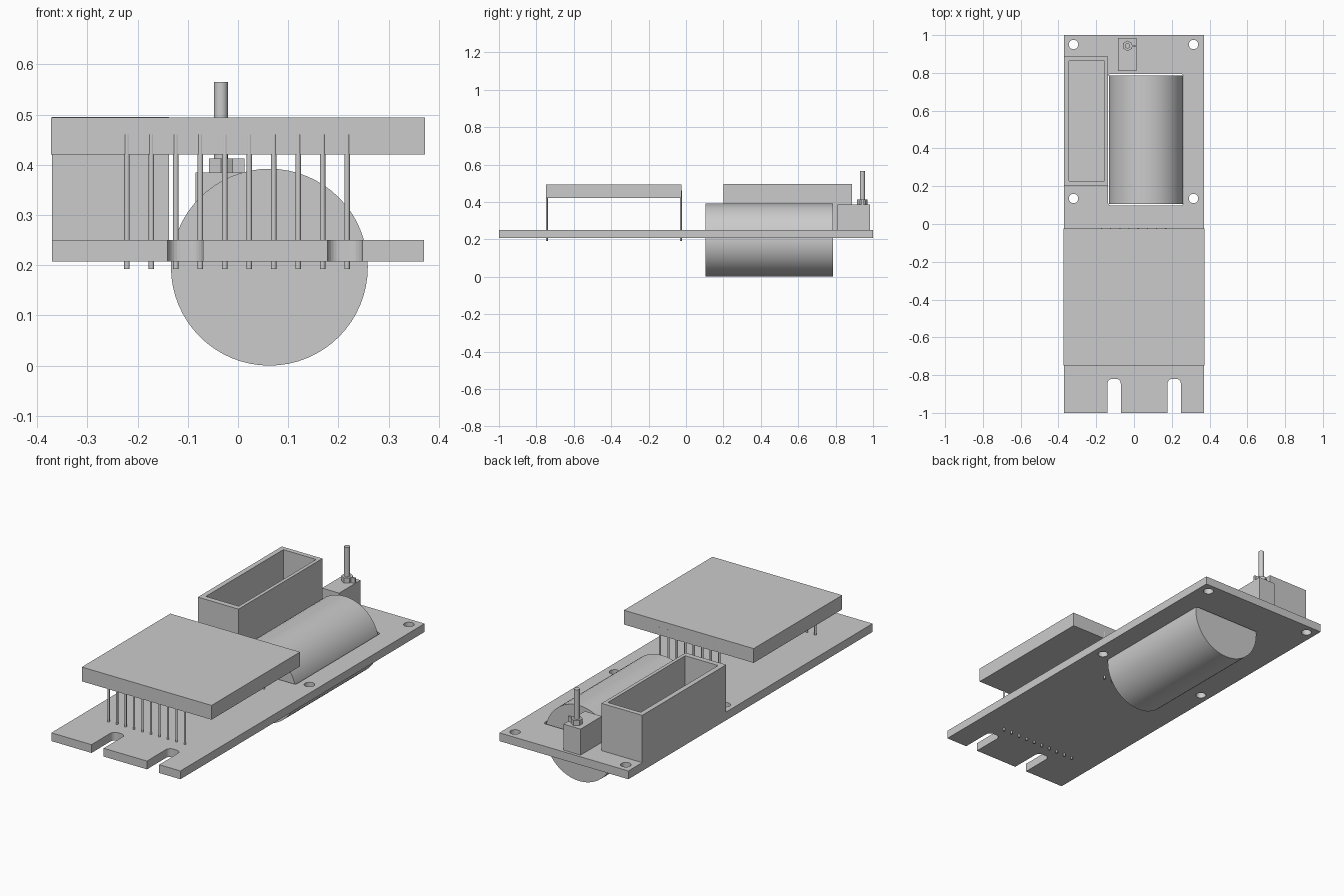
import bpy, math
from mathutils import Matrix

cube = bpy.data.objects.get("Cube")
if cube:
    bpy.data.objects.remove(cube, do_unlink=True)

GREY = (0.6, 0.6, 0.6, 1)
mat = bpy.data.materials.new("plain_grey")
mat.use_nodes = True
mat.diffuse_color = GREY
mat.node_tree.nodes["Principled BSDF"].inputs["Base Color"].default_value = GREY


def finish(name):
    ob = bpy.context.object
    ob.name = name
    ob.data.materials.append(mat)
    return ob


def box(name, x0, x1, y0, y1, z0, z1):
    bpy.ops.mesh.primitive_cube_add(size=1)
    ob = finish(name)
    ob.data.transform(Matrix.Translation(((x0 + x1) / 2, (y0 + y1) / 2, (z0 + z1) / 2))
                      @ Matrix.Diagonal((x1 - x0, y1 - y0, z1 - z0, 1)))
    return ob


def rod(name, x, y, z0, z1, r, sides=24, smooth=True):
    bpy.ops.mesh.primitive_cylinder_add(vertices=sides, radius=r, depth=z1 - z0,
                                        location=(x, y, (z0 + z1) / 2))
    ob = finish(name)
    if smooth:
        bpy.ops.object.shade_smooth_by_angle(angle=math.radians(50))
    return ob


def round_corners(ob, r):
    # round the four vertical edges of a box
    bev = ob.modifiers.new("round", 'BEVEL')
    bev.width, bev.segments, bev.limit_method = r, 6, 'WEIGHT'
    weights = ob.data.attributes.new("bevel_weight_edge", 'FLOAT', 'EDGE')
    for e in ob.data.edges:
        a, b = (ob.data.vertices[i].co for i in e.vertices)
        weights.data[e.index].value = float(abs(a.z - b.z) > 0.01)


def cut(target, cutter):
    mod = target.modifiers.new("cut", 'BOOLEAN')
    mod.operation, mod.solver, mod.object = 'DIFFERENCE', 'EXACT', cutter
    cutter.hide_render = True
    cutter.hide_set(True)


BOARD_LOW, BOARD_TOP = 0.207, 0.25

# circuit board with battery window, end slots and screw holes
board = box("circuit_board", -0.37, 0.37, -1, 1, BOARD_LOW, BOARD_TOP)
window = box("window_cutter", -0.137, 0.262, 0.098, 0.795, 0.1, 0.4)
round_corners(window, 0.015)
cut(board, window)
for x in (-0.105, 0.213):
    slot = box("slot_cutter", x - 0.035, x + 0.035, -1.1, -0.82, 0.1, 0.4)
    round_corners(slot, 0.025)
    cut(board, slot)
for x in (-0.32, 0.315):
    for y in (0.135, 0.95):
        cut(board, rod("hole_cutter", x, y, 0.1, 0.4, 0.025))

# battery lying along the board
bpy.ops.mesh.primitive_cylinder_add(vertices=64, radius=0.196, depth=0.68,
                                    location=(0.0625, 0.445, 0.196),
                                    rotation=(math.pi / 2, 0, 0))
finish("battery")
bpy.ops.object.shade_smooth_by_angle(angle=math.radians(40))

# open-topped connector housing
housing = box("connector_housing", -0.37, -0.137, 0.2, 0.887, BOARD_TOP, 0.495)
cut(housing, box("housing_cutter", -0.344, -0.155, 0.228, 0.862, 0.275, 0.6))

# display panel on two rows of pins
box("display_panel", -0.372, 0.372, -0.748, -0.023, 0.42, 0.494)
for label, count, y in (("front", 10, -0.744), ("back", 8, -0.027)):
    for i in range(count):
        x = (i - (count - 1) / 2) * 0.0487 - 0.002
        rod(label + "_pin", x, y, 0.192, 0.46, 0.0055, 12)

# toggle switch
SX, SY = -0.034, 0.943
box("switch_body", -0.085, 0.013, 0.81, 0.985, BOARD_TOP, 0.385)
rod("switch_nut", SX, SY, 0.385, 0.412, 0.028, 6, False)
box("switch_tab", SX + 0.015, 0.013, SY - 0.005, SY + 0.005, 0.385, 0.412)
rod("switch_lever", SX, SY, 0.385, 0.565, 0.014)

for ob in bpy.context.selected_objects:
    ob.select_set(False)
